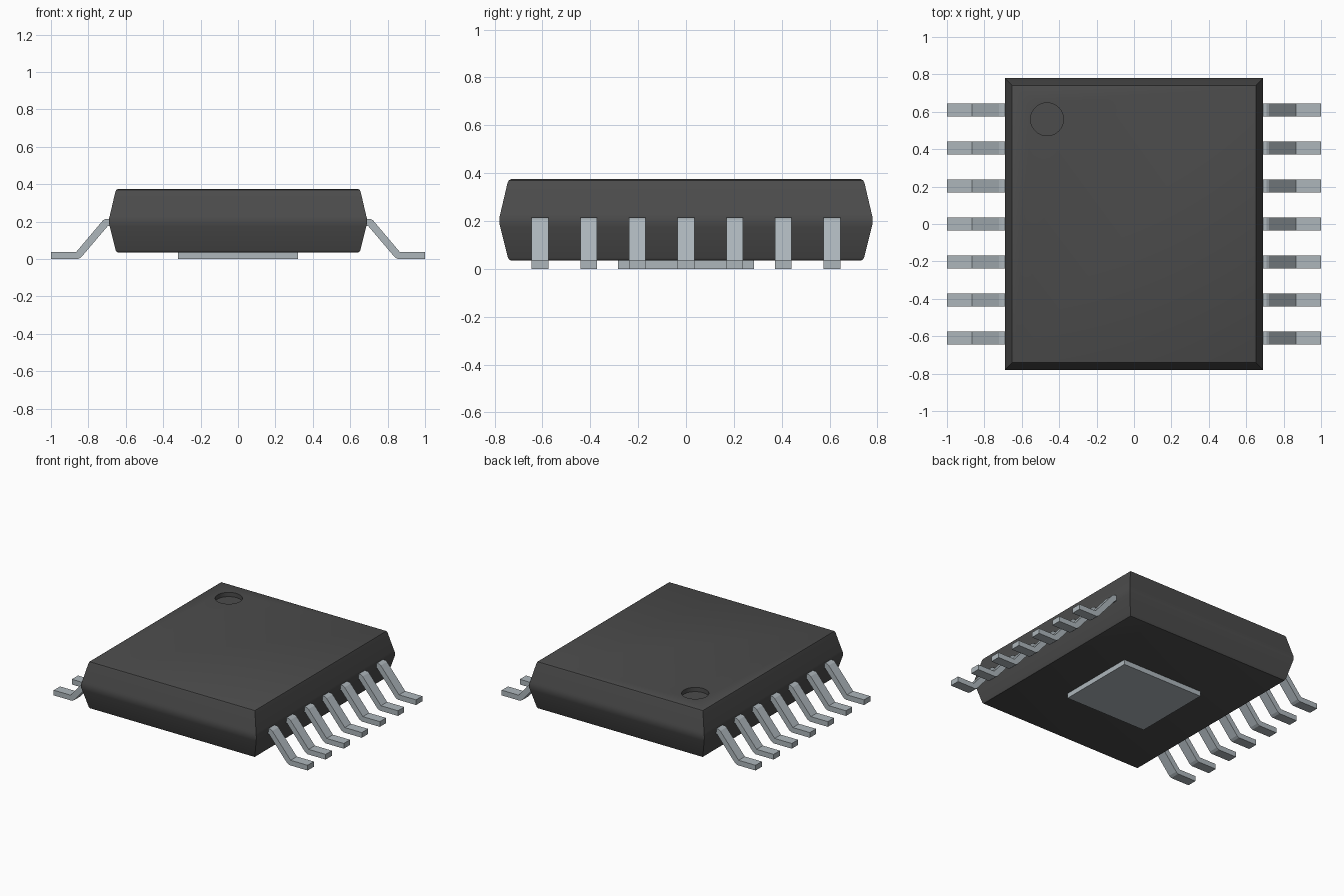
import bpy
import bmesh
import math

cube = bpy.data.objects.get("Cube")
if cube:
    bpy.data.objects.remove(cube, do_unlink=True)


def material(name, rgb):
    m = bpy.data.materials.new(name)
    m.use_nodes = True
    m.diffuse_color = (*rgb, 1)
    m.node_tree.nodes["Principled BSDF"].inputs["Base Color"].default_value = (*rgb, 1)
    return m


PLASTIC = material("dark grey plastic", (0.072, 0.072, 0.072))
METAL = material("tinned metal", (0.42, 0.47, 0.50))


def make_object(name, bm, mat):
    bmesh.ops.recalc_face_normals(bm, faces=bm.faces)
    mesh = bpy.data.meshes.new(name)
    bm.to_mesh(mesh)
    bm.free()
    mesh.materials.append(mat)
    ob = bpy.data.objects.new(name, mesh)
    bpy.context.collection.objects.link(ob)
    return ob


def prism(name, profile, half_width, mat):
    """Extrude an x-z outline along y."""
    bm = bmesh.new()
    face = bm.faces.new([bm.verts.new((x, -half_width, z)) for x, z in profile])
    new = bmesh.ops.extrude_face_region(bm, geom=[face])["geom"]
    bmesh.ops.translate(bm, vec=(0, 2 * half_width, 0),
                        verts=[v for v in new if isinstance(v, bmesh.types.BMVert)])
    return make_object(name, bm, mat)


# Package body: stacked rectangles as (height, inset), drafted with soft rims
RINGS = [(0.035, 0.050), (0.038, 0.042), (0.047, 0.036), (0.175, 0.004),
         (0.19, 0.0), (0.215, 0.0), (0.23, 0.004),
         (0.358, 0.034), (0.370, 0.039), (0.375, 0.050)]
bm = bmesh.new()
loops = []
for z, inset in RINGS:
    hx, hy = 0.69 - inset, 0.78 - inset
    loops.append([bm.verts.new((sx * hx, sy * hy, z))
                  for sx, sy in ((-1, -1), (1, -1), (1, 1), (-1, 1))])
for a, b in zip(loops, loops[1:]):
    for i in range(4):
        j = (i + 1) % 4
        bm.faces.new((a[i], a[j], b[j], b[i]))
bm.faces.new(loops[0][::-1])
bm.faces.new(loops[-1])
body = make_object("package_body", bm, PLASTIC)

# Round pin-one dimple sunk into the top
bm = bmesh.new()
bmesh.ops.create_cone(bm, cap_ends=True, segments=48, radius1=0.088, radius2=0.088, depth=0.1)
cutter = make_object("dimple_cutter", bm, PLASTIC)
cutter.location = (-0.465, 0.56, 0.395)
cutter.hide_render = True
cutter.hide_viewport = True
cutter.display_type = 'WIRE'
cut = body.modifiers.new("dimple", 'BOOLEAN')
cut.operation = 'DIFFERENCE'
cut.solver = 'EXACT'
cut.object = cutter

# Bake the cut so the smooth shading follows it
bpy.context.view_layer.update()
baked = bpy.data.meshes.new_from_object(body.evaluated_get(bpy.context.evaluated_depsgraph_get()))
body.modifiers.clear()
body.data = baked
bpy.data.objects.remove(cutter, do_unlink=True)
bpy.ops.object.select_all(action='DESELECT')
body.select_set(True)
bpy.context.view_layer.objects.active = body
bpy.ops.object.shade_smooth_by_angle(angle=math.radians(35))

# Thermal pad under the body
prism("thermal_pad", [(-0.32, 0), (0.32, 0), (0.32, 0.037), (-0.32, 0.037)], 0.285, METAL)

# Gull-wing leads, seven on each side
LEAD = [(1.0, 0.0), (1.0, 0.037), (0.866, 0.037), (0.722, 0.207), (0.708, 0.215),
        (0.64, 0.215), (0.64, 0.178), (0.695, 0.178), (0.838, 0.010), (0.855, 0.0)]
for side, sign in (("left", 1), ("right", -1)):
    first = prism(f"{side}_lead_1", [(sign * x, z) for x, z in LEAD], 0.035, METAL)
    first.location.y = 0.61
    for n in range(1, 7):
        lead = bpy.data.objects.new(f"{side}_lead_{n + 1}", first.data)
        lead.location.y = 0.61 - n * 0.61 / 3
        bpy.context.collection.objects.link(lead)
